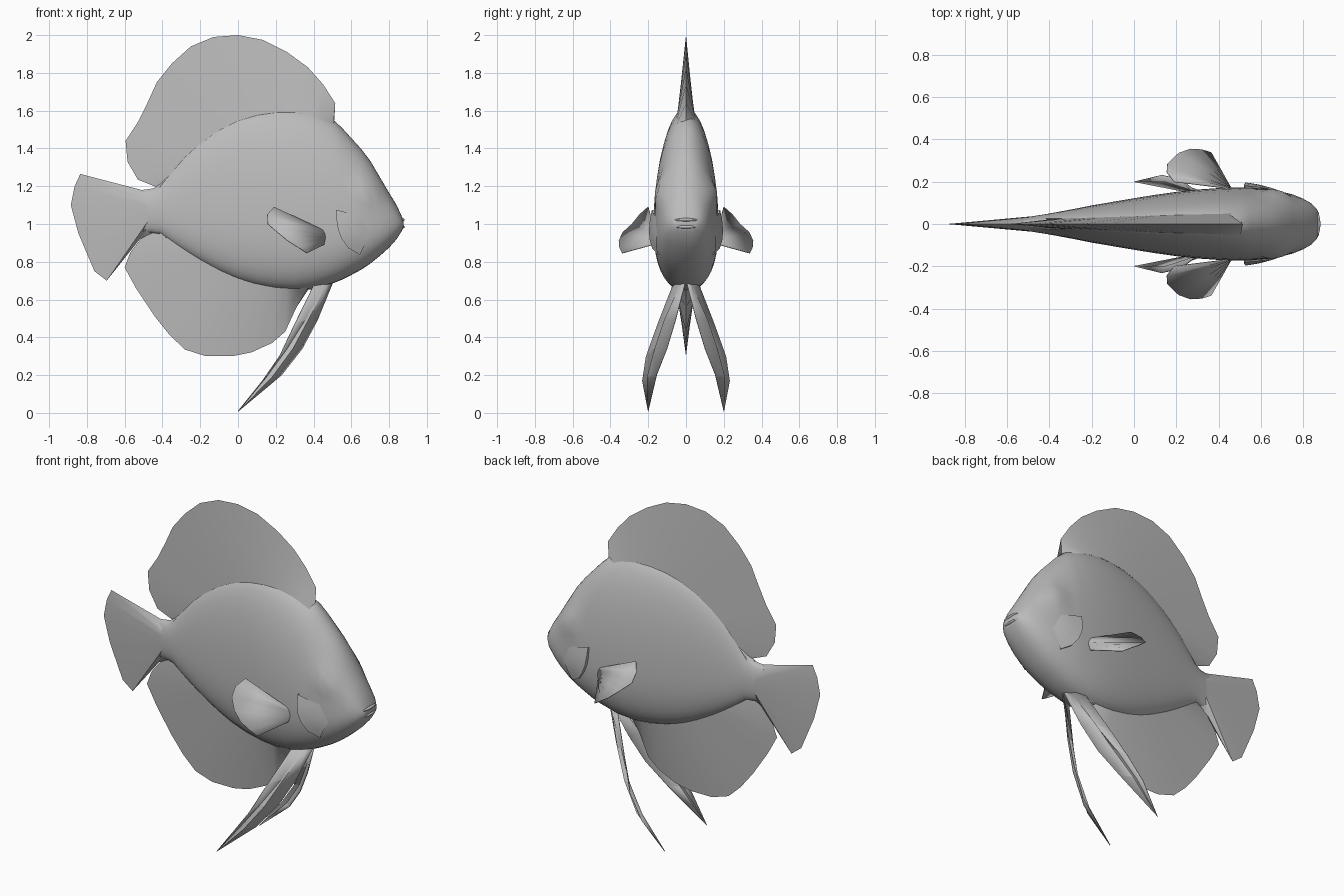
import bpy, bmesh, math

skin = bpy.data.materials.new("grey_skin")
skin.diffuse_color = (0.5, 0.5, 0.5, 1)

# Body stations: x, belly z, widest z, back z, half width
STATIONS = [
    (-0.52, 0.95, 1.07, 1.175, 0.030), (-0.46, 0.955, 1.07, 1.18, 0.040),
    (-0.41, 0.945, 1.07, 1.215, 0.048), (-0.36, 0.905, 1.06, 1.285, 0.057),
    (-0.28, 0.85, 1.05, 1.38, 0.072), (-0.20, 0.80, 1.04, 1.45, 0.088),
    (-0.10, 0.745, 1.03, 1.52, 0.105), (0.0, 0.70, 1.02, 1.57, 0.122),
    (0.10, 0.67, 1.01, 1.60, 0.138), (0.20, 0.652, 1.0, 1.615, 0.152),
    (0.30, 0.645, 0.99, 1.615, 0.163), (0.40, 0.655, 0.98, 1.595, 0.170),
    (0.50, 0.685, 0.98, 1.555, 0.173), (0.55, 0.705, 0.98, 1.51, 0.172),
    (0.60, 0.73, 0.98, 1.455, 0.168), (0.65, 0.757, 0.98, 1.40, 0.163),
    (0.70, 0.79, 0.985, 1.335, 0.153), (0.75, 0.83, 0.99, 1.25, 0.140),
    (0.80, 0.875, 1.0, 1.165, 0.120), (0.84, 0.92, 1.0, 1.10, 0.097),
    (0.865, 0.96, 1.0, 1.045, 0.070), (0.875, 0.98, 1.0, 1.02, 0.050)]


def section(x):
    """Belly, widest height, back and half width at x."""
    x = min(max(x, STATIONS[0][0]), STATIONS[-1][0])
    for a, b in zip(STATIONS, STATIONS[1:]):
        if x <= b[0]:
            t = (x - a[0]) / (b[0] - a[0])
            return [p + (q - p) * t for p, q in zip(a[1:], b[1:])]


def half_y(x, z):
    """Half thickness of the body at x, z, with the eye bulge."""
    low, mid, high, half = section(x)
    t, power = ((z - mid) / (high - mid), 2.0) if z > mid else ((mid - z) / (mid - low), 2.4)
    y = half * max(0, 1 - min(t, 1) ** power) ** (1 / power)
    bump = 0.026 * math.exp(-((x - 0.68) ** 2 + (z - 1.17) ** 2) / 0.0035)
    return y + bump * min(1, y / 0.05)


def make(name, verts, faces, angle=40, thick=0):
    me = bpy.data.meshes.new(name)
    me.from_pydata(verts, [], faces)
    bm = bmesh.new()
    bm.from_mesh(me)
    bmesh.ops.remove_doubles(bm, verts=bm.verts, dist=0.0005)
    bmesh.ops.recalc_face_normals(bm, faces=bm.faces)
    bm.to_mesh(me)
    bm.free()
    me.shade_smooth()
    me.set_sharp_from_angle(angle=math.radians(angle))
    me.materials.append(skin)
    ob = bpy.data.objects.new(name, me)
    bpy.context.collection.objects.link(ob)
    if thick:
        mod = ob.modifiers.new("thickness", 'SOLIDIFY')
        mod.thickness, mod.offset = thick, 0
    return ob


def grid(rows, closed=False):
    """Vertices and quads joining equal rows of points."""
    n = len(rows[0])
    faces = [(r * n + i, r * n + (i + 1) % n, (r + 1) * n + (i + 1) % n, (r + 1) * n + i)
             for r in range(len(rows) - 1) for i in range(n if closed else n - 1)]
    return [p for row in rows for p in row], faces


# Body: rings following the stations, closed at both ends
RING = 40
rings = []
for st in STATIONS:
    x, low, mid, high, _ = st
    ring = []
    for i in range(RING):
        a = 2 * math.pi * i / RING
        s = math.sin(a)
        z = mid + s * ((high - mid) if s > 0 else (mid - low))
        ring.append((x, math.copysign(half_y(x, z), math.cos(a)), z))
    rings.append(ring)
verts, faces = grid(rings, True)
faces += [tuple(range(RING)), tuple(range(len(verts) - RING, len(verts)))]
make("body", verts, faces, 50)


# Middle fins: wedges from the body surface to a sharp rim
def wedge_fin(name, rim, base_at):
    base = [base_at(i / (len(rim) - 1)) for i in range(len(rim))]
    left = [(x, -half_y(x, z), z) for x, z in base]
    right = [(x, half_y(x, z), z) for x, z in base]
    make(name, *grid([left, [(x, 0, z) for x, z in rim], right]), 35)


def back_line(t):
    x = 0.505 - 0.925 * t
    return x, section(x)[2] - 0.025


def belly_line(t):
    x = 0.37 - 0.79 * t
    return x, section(x)[0] + 0.012


wedge_fin("dorsal_fin", [
    (0.51, 1.55), (0.515, 1.64), (0.45, 1.74), (0.37, 1.83), (0.26, 1.91), (0.13, 1.975),
    (0, 2.0), (-0.13, 1.99), (-0.25, 1.94), (-0.35, 1.85), (-0.43, 1.75), (-0.48, 1.64),
    (-0.53, 1.54), (-0.595, 1.44), (-0.585, 1.33), (-0.53, 1.235), (-0.43, 1.195)], back_line)
wedge_fin("anal_fin", [
    (0.37, 0.65), (0.31, 0.56), (0.25, 0.43), (0.18, 0.37), (0.07, 0.32), (-0.03, 0.30),
    (-0.17, 0.30), (-0.28, 0.335), (-0.36, 0.41), (-0.44, 0.51), (-0.54, 0.66),
    (-0.6, 0.77), (-0.57, 0.85), (-0.5, 0.94), (-0.44, 0.96)], belly_line)
wedge_fin("tail_fin", [
    (-0.44, 1.19), (-0.51, 1.18), (-0.835, 1.265), (-0.865, 1.2), (-0.885, 1.1),
    (-0.845, 0.95), (-0.76, 0.75), (-0.695, 0.70), (-0.52, 0.92), (-0.44, 0.955)],
    lambda t: (-0.48, 1.165 - 0.2 * t))

# Paired parts on both flanks
GILL = [(0.52, 1.075), (0.522, 1.02), (0.53, 0.97), (0.55, 0.92), (0.585, 0.872), (0.645, 0.838)]
for side, s in (("left", 1), ("right", -1)):
    # Pectoral fin: rounded fan spreading outward from a short root
    rim = [(0.19, 0.2, 1.09), (0.155, 0.245, 1.05), (0.158, 0.285, 1.0), (0.21, 0.335, 0.955),
           (0.265, 0.355, 0.91), (0.32, 0.352, 0.875), (0.365, 0.338, 0.845)]
    root = [(0.47 - 0.015 * i / 6, 0.165 + 0.01 * i / 6, 0.96 - 0.07 * i / 6) for i in range(7)]
    rows = [[(x, y * s, z) for x, y, z in row] for row in (root, rim)]
    make(side + "_pectoral_fin", *grid(rows), 35, 0.004)

    # Pelvic fin: pleated fan drawn out to a long tip
    outer = [(0.40, 0.07, 0.675), (0.30, 0.15, 0.47), (0.22, 0.212, 0.30), (0.13, 0.232, 0.17), (0, 0.2, 0.008)]
    ridge = [(0.46, 0.05, 0.68), (0.355, 0.10, 0.49), (0.26, 0.165, 0.34), (0.15, 0.20, 0.19), (0, 0.2, 0.008)]
    valley = [(0.47, 0.03, 0.68), (0.37, 0.115, 0.49), (0.29, 0.165, 0.34), (0.18, 0.205, 0.19), (0, 0.2, 0.008)]
    inner = [(0.50, 0.005, 0.685), (0.42, 0.055, 0.49), (0.34, 0.10, 0.34), (0.23, 0.155, 0.20), (0, 0.2, 0.008)]
    rows = [[(x, y * s, z) for x, y, z in row] for row in (outer, ridge, valley, inner)]
    make(side + "_pelvic_fin", *grid(rows), 15, 0.004)

    # Gill cover: raised flap with a free rear edge, fading into the cheek
    rows = []
    for reach, lift in ((0, -0.01), (0, 0.024), (0.25, 0.018), (0.5, 0.009), (0.75, -0.004)):
        row = []
        for i, (gx, gz) in enumerate(GILL):
            x, z = gx + (0.74 - gx) * reach, gz + (1.02 - gz) * reach
            fade = math.sin(math.pi * (i + 0.5) / len(GILL)) ** 0.6
            row.append((x, s * (half_y(x, z) + (lift * fade if lift > 0 else lift)), z))
        rows.append(row)
    make(side + "_gill_cover", *grid(rows), 40)

# Lips: two flattened ovals with a gap between them
for name, z, tilt in (("upper_lip", 1.018, 0.25), ("lower_lip", 0.988, -0.2)):
    bpy.ops.mesh.primitive_uv_sphere_add(segments=16, ring_count=8, radius=1,
                                         location=(0.855, 0, z), rotation=(0, -tilt, 0))
    lip = bpy.context.object
    lip.name = name
    lip.scale = (0.028, 0.068, 0.012)
    lip.data.materials.append(skin)
    bpy.ops.object.shade_smooth_by_angle()
